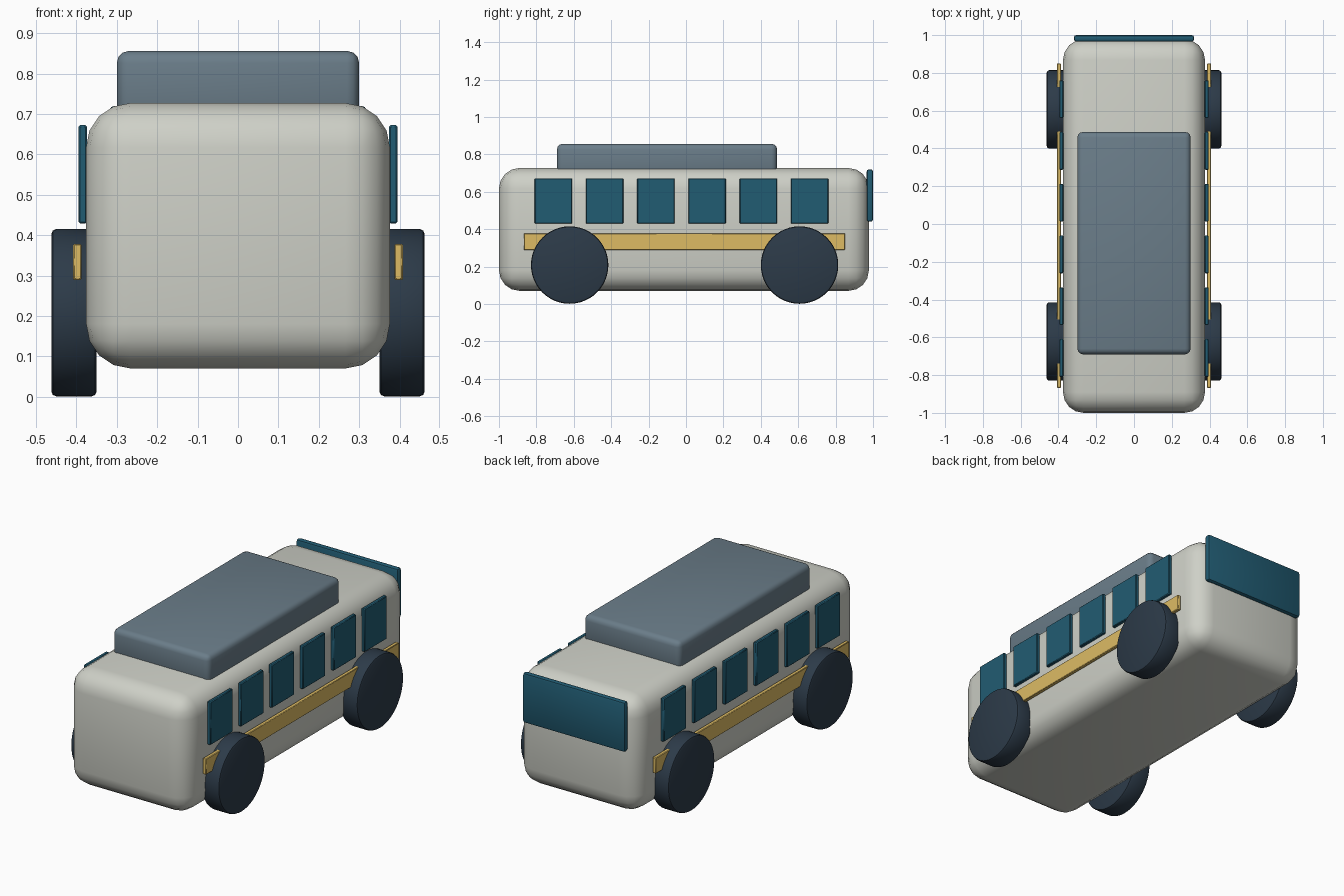
import bpy
from math import pi, radians

if "Cube" in bpy.data.objects:
    bpy.data.objects.remove(bpy.data.objects["Cube"])


def material(name, rgb):
    m = bpy.data.materials.new(name)
    # sRGB 0-255 to linear
    m.diffuse_color = [(c / 255) ** 2.2 for c in rgb] + [1]
    m.use_nodes = True
    m.node_tree.nodes["Principled BSDF"].inputs["Base Color"].default_value = m.diffuse_color
    return m


cream = material("cream_paint", (205, 207, 198))
slate = material("slate_paint", (106, 124, 136))
glass = material("teal_glass", (38, 92, 114))
gold = material("gold_trim", (220, 186, 100))
rubber = material("dark_rubber", (48, 61, 74))


def finish(ob, name, mat, bevel, segments):
    ob.name = name
    ob.data.materials.append(mat)
    if bevel:
        mod = ob.modifiers.new("Bevel", 'BEVEL')
        mod.width, mod.segments = bevel, segments
        mod.limit_method = 'ANGLE'
        mod.angle_limit = radians(40)
        bpy.ops.object.modifier_apply(modifier=mod.name)
        bpy.ops.object.shade_smooth_by_angle(angle=radians(40))
    return ob


def box(name, lo, hi, mat, bevel=0.0, segments=2):
    bpy.ops.mesh.primitive_cube_add(
        size=1, location=[(a + b) / 2 for a, b in zip(lo, hi)])
    ob = bpy.context.object
    ob.scale = [b - a for a, b in zip(lo, hi)]
    bpy.ops.object.transform_apply(location=False, rotation=False, scale=True)
    return finish(ob, name, mat, bevel, segments)


# Rounded shell, roof pod and end window
box("body", (-0.376, -1.0, 0.07), (0.376, 0.978, 0.727), cream, 0.11, 4)
box("roof_pod", (-0.30, -0.69, 0.69), (0.30, 0.487, 0.856), slate, 0.03, 3)
box("end_window", (-0.318, 0.966, 0.44), (0.318, 1.0, 0.72), glass, 0.012, 2)

for s, side in ((1, "right"), (-1, "left")):
    # Side windows
    for i in range(6):
        y = -0.709 + 0.274 * i
        xs = sorted((s * 0.374, s * 0.395))
        box(f"{side}_window_{i + 1}", (xs[0], y - 0.1, 0.429),
            (xs[1], y + 0.1, 0.672), glass, 0.004, 1)
    # Side trim strip
    xs = sorted((s * 0.387, s * 0.408))
    box(f"{side}_trim", (xs[0], -0.867, 0.289), (xs[1], 0.85, 0.378), gold, 0.003, 1)
    # Wheels
    for y, end in ((-0.622, "front"), (0.607, "back")):
        bpy.ops.mesh.primitive_cylinder_add(
            vertices=48, radius=0.207, depth=0.112,
            location=(s * 0.406, y, 0.208), rotation=(0, pi / 2, 0))
        finish(bpy.context.object, f"{end}_{side}_wheel", rubber, 0.012, 2)
